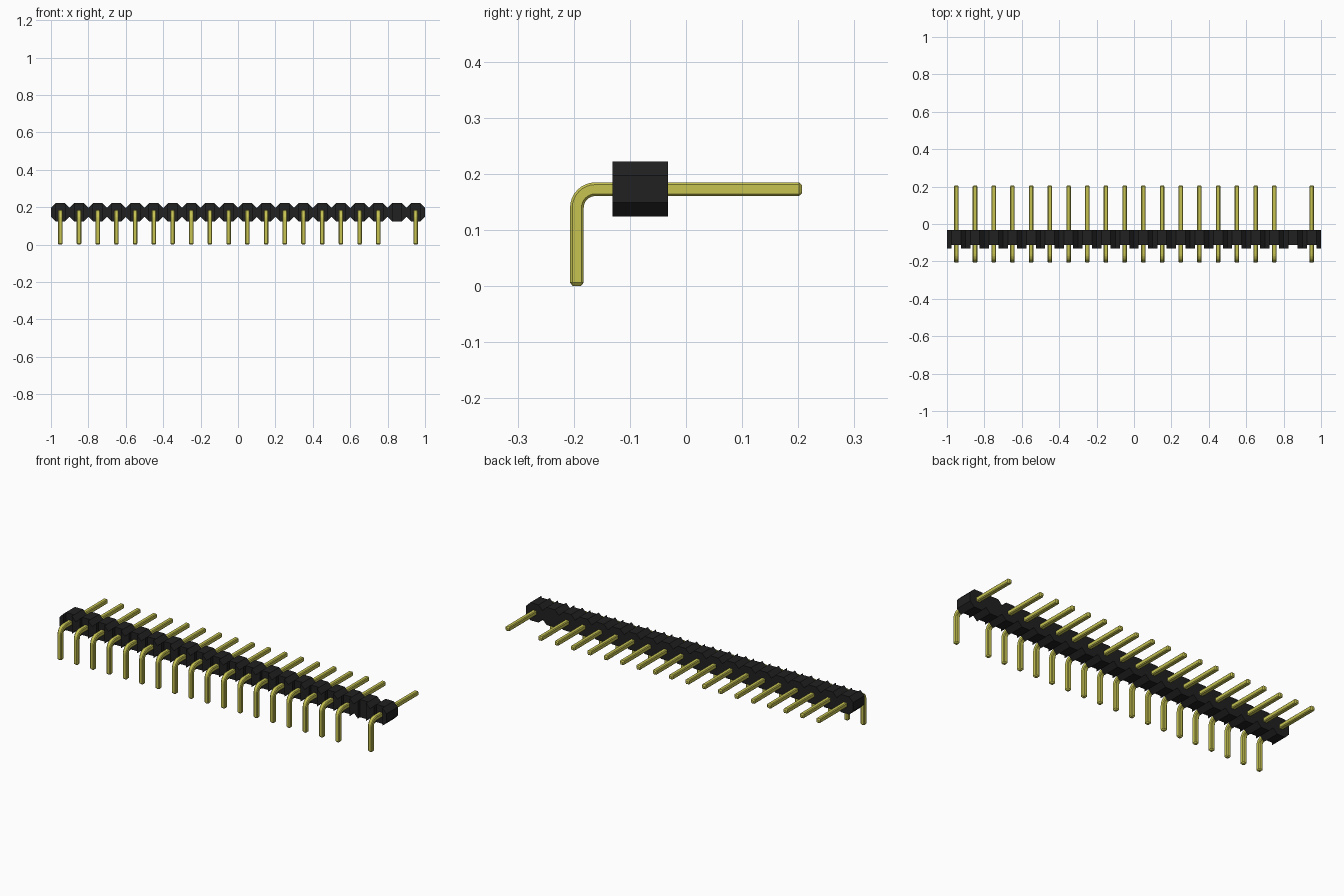
import bpy, bmesh, math
from mathutils import Vector

cube = bpy.data.objects.get("Cube")
if cube:
    bpy.data.objects.remove(cube, do_unlink=True)


def material(name, rgb, metallic=0.0):
    m = bpy.data.materials.new(name)
    m.use_nodes = True
    m.diffuse_color = (*rgb, 1)
    b = m.node_tree.nodes["Principled BSDF"]
    b.inputs["Base Color"].default_value = (*rgb, 1)
    b.inputs["Metallic"].default_value = metallic
    return m


black = material("black plastic", (0.015, 0.015, 0.015))
gold = material("gold metal", (0.57, 0.55, 0.085))

CELLS, PITCH = 20, 0.1
CUT = 0.025                      # corner cut of each octagonal cell
Z0, Z1 = 0.124, 0.222            # body bottom and top
BACK, STEP, FRONT = -0.032, -0.112, -0.131
centres = [-0.95 + PITCH * i for i in range(CELLS)]


def to_object(bm, name, mat):
    bmesh.ops.recalc_face_normals(bm, faces=bm.faces)
    me = bpy.data.meshes.new(name)
    bm.to_mesh(me)
    bm.free()
    me.materials.append(mat)
    ob = bpy.data.objects.new(name, me)
    bpy.context.collection.objects.link(ob)
    return ob


def prism(bm, top, y0, y1):
    """Extrude along y the shape between a top line and its mirrored bottom line."""
    bottom = [(x, Z0 + Z1 - z) for x, z in reversed(top)]
    face = bm.faces.new([bm.verts.new((x, y0, z)) for x, z in top + bottom])
    out = bmesh.ops.extrude_face_region(bm, geom=[face])["geom"]
    moved = [v for v in out if isinstance(v, bmesh.types.BMVert)]
    bmesh.ops.translate(bm, verts=moved, vec=(0, y1 - y0, 0))


# Housing: one row of joined octagonal cells
bm = bmesh.new()
line = [(-1.0, Z1 - CUT)]
for c in centres:
    line += [(c - CUT, Z1), (c + CUT, Z1), (c + PITCH / 2, Z1 - CUT)]
prism(bm, line, STEP, BACK)
to_object(bm, "housing", black)

# Raised ribs between the pin slots on the front of the housing
bm = bmesh.new()
for i in range(CELLS + 1):
    x = -1.0 + PITCH * i
    rib = [(x, Z1 - CUT)]
    if i > 0:
        rib.insert(0, (x - CUT, Z1))
    if i < CELLS:
        rib.append((x + CUT, Z1))
    prism(bm, rib, FRONT, STEP)
to_object(bm, "front_ribs", black)

# Bent pin: a square section with cut corners swept along an L-shaped path
HALF, BEVEL, TIP = 0.0122, 0.004, 0.006
LEG_Y, PIN_Z, RADIUS, END_Y = -0.1945, 0.1725, 0.033, 0.207
path = [(LEG_Y, 0.0, 0, 0.6), (LEG_Y, TIP, 0, 1)]     # y, z, heading, scale
STEPS = 8
for i in range(STEPS + 1):
    a = math.pi / 2 * i / STEPS
    path.append((LEG_Y + RADIUS * (1 - math.cos(a)),
                 PIN_Z - RADIUS * (1 - math.sin(a)), a, 1))
path += [(END_Y - TIP, PIN_Z, math.pi / 2, 1), (END_Y, PIN_Z, math.pi / 2, 0.6)]

h, k = HALF, HALF - BEVEL
section = [(h, -k), (h, k), (k, h), (-k, h), (-h, k), (-h, -k), (-k, -h), (k, -h)]
bm = bmesh.new()
rings = []
for y, z, a, s in path:
    side = Vector((0, math.cos(a), -math.sin(a)))
    rings.append([bm.verts.new(Vector((u * s, y, z)) + side * v * s) for u, v in section])
for r0, r1 in zip(rings, rings[1:]):
    for j in range(8):
        n = (j + 1) % 8
        bm.faces.new((r0[j], r0[n], r1[n], r1[j]))
bm.faces.new(rings[0])
bm.faces.new(rings[-1])
first = to_object(bm, "pin_1", gold)
first.location.x = centres[0]

# Repeat the pin in every cell but the empty key position
for i, c in enumerate(centres[1:], start=2):
    if i == CELLS - 1:
        continue
    pin = bpy.data.objects.new(f"pin_{i}", first.data)
    pin.location.x = c
    bpy.context.collection.objects.link(pin)
